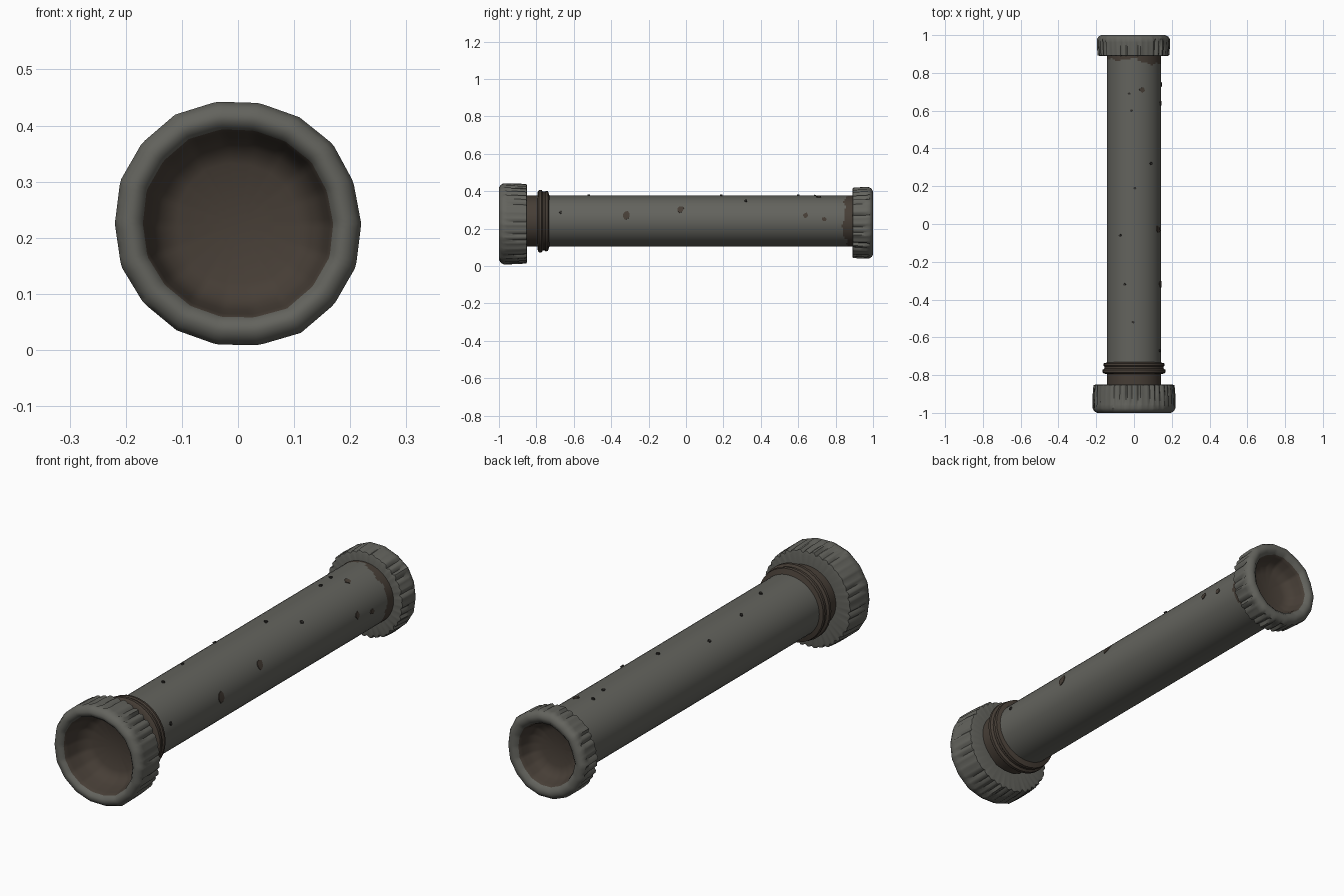
import bpy, bmesh, math, random

random.seed(4)
cube = bpy.data.objects.get("Cube")
if cube:
    bpy.data.objects.remove(cube)


def material(name, rgb):
    m = bpy.data.materials.new(name)
    m.use_nodes = True
    m.diffuse_color = (*rgb, 1)
    bsdf = m.node_tree.nodes["Principled BSDF"]
    bsdf.inputs["Base Color"].default_value = (*rgb, 1)
    bsdf.inputs["Roughness"].default_value = 0.8
    return m


GREY = material("dull grey metal", (0.125, 0.125, 0.11))
RUST = material("brown rust", (0.062, 0.048, 0.037))
DARK = material("dark chip", (0.03, 0.028, 0.025))


def finish(name, bm, mats, angle=40):
    mesh = bpy.data.meshes.new(name)
    bm.to_mesh(mesh)
    bm.free()
    for m in mats:
        mesh.materials.append(m)
    ob = bpy.data.objects.new(name, mesh)
    bpy.context.collection.objects.link(ob)
    bpy.ops.object.select_all(action='DESELECT')
    ob.select_set(True)
    bpy.context.view_layer.objects.active = ob
    bpy.ops.object.shade_smooth_by_angle(angle=math.radians(angle))
    return ob


def lathe(name, profile, sides, centre_z, mats, radius=None, rule=None, angle=40):
    """Spin (y, r) points about the y axis; a zero radius closes the end."""
    bm = bmesh.new()
    rings = []
    for k, (y, r) in enumerate(profile):
        ring = []
        for i in range(sides):
            a = math.tau * i / sides
            rx, rz = radius(k, i, r) if radius else (r, r)
            ring.append(bm.verts.new((rx * math.cos(a), y, centre_z + rz * math.sin(a))))
        rings.append(ring)
    for k in range(len(rings) - 1):
        for i in range(sides):
            j = (i + 1) % sides
            f = bm.faces.new((rings[k][i], rings[k][j], rings[k + 1][j], rings[k + 1][i]))
            if rule:
                f.material_index = rule(k, f.calc_center_median())
    bmesh.ops.remove_doubles(bm, verts=bm.verts, dist=1e-5)
    bmesh.ops.recalc_face_normals(bm, faces=bm.faces)
    return finish(name, bm, mats, angle)


# Pipe body, slightly oval, rusted beside both collars
PZ, PX, PH = 0.24, 0.144, 0.136
stations = [-0.87, -0.8, -0.74, -0.4, 0, 0.4, 0.78] + [0.8 + 0.008 * i for i in range(13)]


def pipe_rust(k, c):
    a = math.atan2(c.z - PZ, c.x)
    edge = 0.872 - 0.03 * max(0, math.cos(a)) + 0.007 * math.sin(5 * a) + 0.004 * math.sin(13 * a)
    return int(c.y < -0.74 or c.y > edge)


lathe("pipe_body", [(y, 1) for y in stations], 48, PZ, [GREY, RUST],
      lambda k, i, r: (PX * r, PH * r), pipe_rust)

# Rusted double ring behind the front collar
lathe("rust_ring", [(-0.795, 0.135), (-0.792, 0.16), (-0.785, 0.167), (-0.772, 0.167),
                    (-0.765, 0.157), (-0.755, 0.157), (-0.75, 0.162), (-0.738, 0.16),
                    (-0.73, 0.135)], 32, PZ, [RUST])


# Ribbed collars with a rounded lip and a rusty hollow
def collar(name, profile, ribbed, hollow, sides, centre_z, facets):
    wobble = [random.uniform(-0.004, 0.003) for _ in range(facets)]
    depth = [random.choice((0.004, 0.008, 0.011)) if i % 3 == 1 else 0 for i in range(sides)]

    def radius(k, i, r):
        t = i * facets / sides
        w = wobble[int(t)] * (1 - t % 1) + wobble[(int(t) + 1) % facets] * (t % 1)
        # Straight facets between corners give the angular outline
        flat = math.cos(math.pi / facets) / math.cos(math.tau / facets * (t % 1 - 0.5))
        if r > 0.01:
            r = (r + w) * flat - (depth[i] if k in ribbed else 0)
        return r, r

    return lathe(name, profile, sides, centre_z, [GREY, RUST], radius,
                 lambda k, c: int(k >= hollow), 50)


collar("front_collar", [(-0.85, 0.13), (-0.85, 0.206), (-0.853, 0.217), (-0.9, 0.221),
                        (-0.955, 0.222), (-0.975, 0.222), (-0.991, 0.213), (-1, 0.198),
                        (-0.998, 0.184), (-0.985, 0.172), (-0.965, 0.166), (-0.92, 0.158),
                        (-0.88, 0.14), (-0.865, 0.11), (-0.86, 0)],
       (1, 2, 3, 4), 9, 120, 0.225, 18)
collar("back_collar", [(0.89, 0.125), (0.89, 0.182), (0.893, 0.19), (0.93, 0.193),
                       (0.962, 0.194), (0.98, 0.193), (0.993, 0.184), (1, 0.17),
                       (0.998, 0.155), (0.985, 0.14), (0.97, 0.133), (0.94, 0.127),
                       (0.915, 0.11), (0.905, 0.08), (0.9, 0)],
       (1, 2, 3, 4), 9, 108, 0.23, 18)


# Rust spots and small chips lying on the pipe
def spot(name, y, degrees, size, mat, lift=0.003):
    bm = bmesh.new()
    a0 = math.radians(degrees)

    def point(dy, da, h):
        a = a0 + da
        return bm.verts.new(((PX + h) * math.cos(a), y + dy, PZ + (PH + h) * math.sin(a)))

    mid, rim, base = point(0, 0, lift), [], []
    for i in range(10):
        t, s = math.tau * i / 10, size * random.uniform(0.75, 1.15)
        dy, da = s * math.cos(t), s * math.sin(t) / PH
        rim.append(point(dy, da, lift))
        base.append(point(dy, da, -0.002))
    for i in range(10):
        j = (i + 1) % 10
        bm.faces.new((mid, rim[i], rim[j]))
        bm.faces.new((rim[i], base[i], base[j], rim[j]))
    bmesh.ops.recalc_face_normals(bm, faces=bm.faces)
    finish(name, bm, [mat])


for n, (y, deg, size) in enumerate([(-0.32, 13, 0.023), (-0.03, 27, 0.021), (0.64, 13, 0.014),
                                    (0.74, 4, 0.013), (0.71, 73, 0.014)]):
    spot(f"rust_spot_{n + 1}", y, deg, size, RUST)
for n, (y, deg) in enumerate([(-0.52, 92), (0.32, 52), (-0.67, 20), (-0.06, 120), (0.19, 88),
                              (-0.32, 110), (0.6, 95), (0.69, 100)]):
    spot(f"chip_{n + 1}", y, deg, 0.007, DARK, 0.006)
